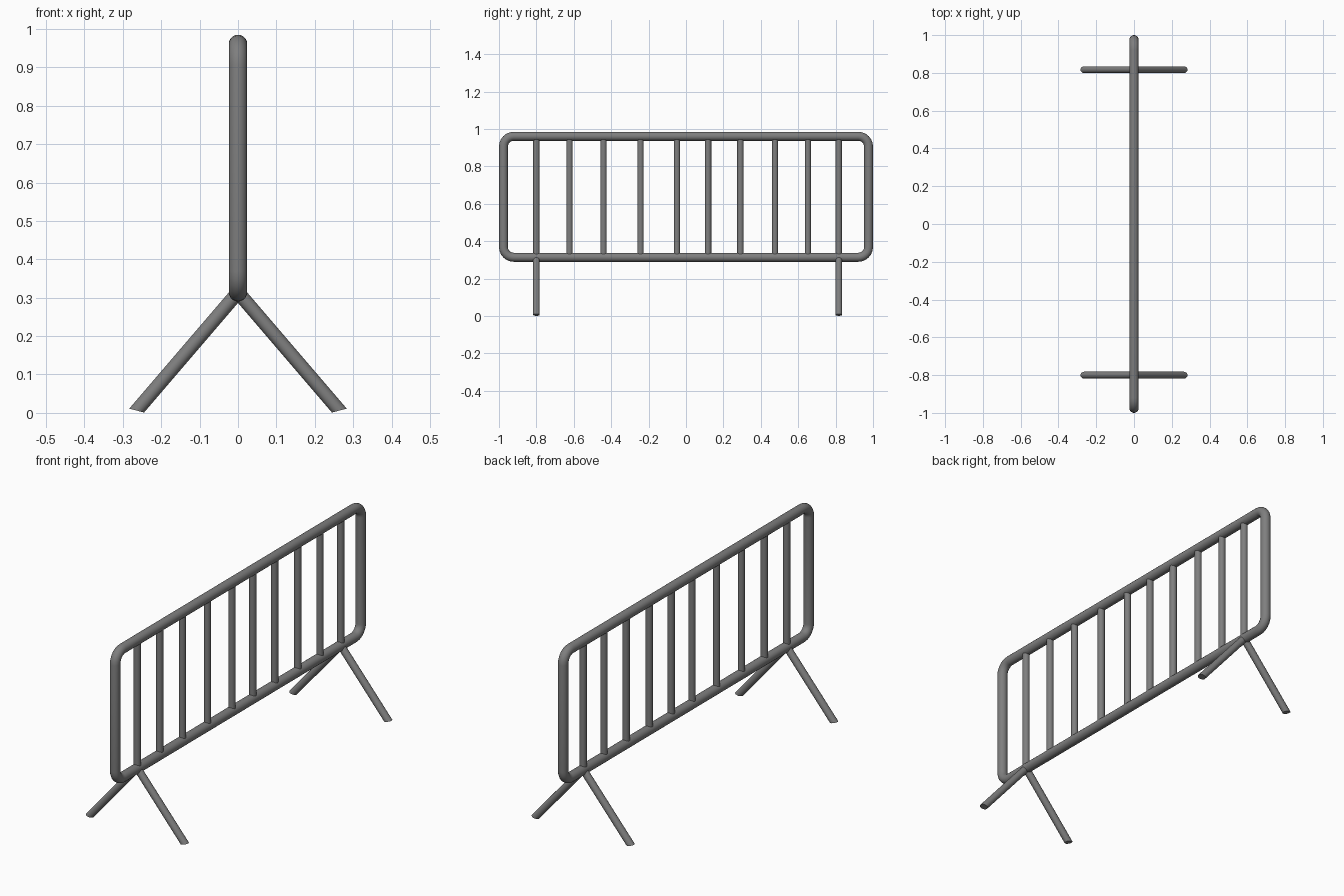
import bpy
import bmesh
from math import cos, sin, pi, radians
from mathutils import Vector

default = bpy.data.objects.get("Cube")
if default:
    bpy.data.objects.remove(default, do_unlink=True)

steel = bpy.data.materials.new("grey steel")
GREY = (0.21, 0.21, 0.21, 1)
steel.use_nodes = True
steel.diffuse_color = GREY
steel.node_tree.nodes["Principled BSDF"].inputs["Base Color"].default_value = GREY

FRAME_R, BAR_R, LEG_R = 0.024, 0.017, 0.018
LOW, HIGH, HALF, BEND = 0.314, 0.961, 0.976, 0.055


def add_mesh(name, bm):
    bmesh.ops.recalc_face_normals(bm, faces=bm.faces)
    mesh = bpy.data.meshes.new(name)
    bm.to_mesh(mesh)
    bm.free()
    mesh.materials.append(steel)
    obj = bpy.data.objects.new(name, mesh)
    bpy.context.collection.objects.link(obj)
    bpy.ops.object.select_all(action="DESELECT")
    obj.select_set(True)
    bpy.context.view_layer.objects.active = obj
    bpy.ops.object.shade_smooth_by_angle(angle=radians(40))
    return obj


def bridge(bm, rings, closed=False):
    n = len(rings[0])
    for i in range(len(rings) if closed else len(rings) - 1):
        a, b = rings[i], rings[(i + 1) % len(rings)]
        for j in range(n):
            k = (j + 1) % n
            bm.faces.new((a[j], a[k], b[k], b[j]))


def tube(name, start, end, radius, end_normal=None, sides=16):
    """Capped tube; its far end can be cut along a slanted plane."""
    start, end = Vector(start), Vector(end)
    axis = (end - start).normalized()
    side = Vector((0, 1, 0))
    up = axis.cross(side)
    normal = Vector(end_normal) if end_normal else axis
    bm = bmesh.new()
    rings = [[], []]
    for j in range(sides):
        a = 2 * pi * j / sides
        off = (side * cos(a) + up * sin(a)) * radius
        rings[0].append(bm.verts.new(start + off))
        slide = -off.dot(normal) / axis.dot(normal)
        rings[1].append(bm.verts.new(end + off + axis * slide))
    bridge(bm, rings)
    for ring in rings:
        bm.faces.new(ring)
    return add_mesh(name, bm)


# Rounded rectangular frame: a circle swept around four bends
bm = bmesh.new()
rings = []
corners = [(HALF, HIGH), (-HALF, HIGH), (-HALF, LOW), (HALF, LOW)]
for q, (cy, cz) in enumerate(corners):
    sy = 1 if cy > 0 else -1
    sz = 1 if cz == HIGH else -1
    for s in range(7):
        a = (q + s / 6) * pi / 2
        out = Vector((0, cos(a), sin(a)))
        centre = Vector((0, cy - sy * BEND, cz - sz * BEND)) + out * BEND
        ring = []
        for j in range(20):
            t = 2 * pi * j / 20
            ring.append(bm.verts.new(centre + FRAME_R * (out * cos(t) + Vector((sin(t), 0, 0)))))
        rings.append(ring)
bridge(bm, rings, closed=True)
add_mesh("frame", bm)

# Upright bars, unevenly spaced
BARS = (-0.80, -0.623, -0.441, -0.243, -0.048, 0.118, 0.291, 0.476, 0.652, 0.817)
for i, y in enumerate(BARS):
    tube(f"bar_{i + 1}", (0, y, LOW), (0, y, HIGH), BAR_R)

# Splayed legs with slanted feet under the two outermost bars
for end, y in (("front", BARS[0]), ("back", BARS[-1])):
    for side, s in (("left", 1), ("right", -1)):
        tube(f"{end}_{side}_leg", (0, y, LOW), (s * 0.264, y, 0.006),
             LEG_R, end_normal=(s * 0.26, 0, -1))
